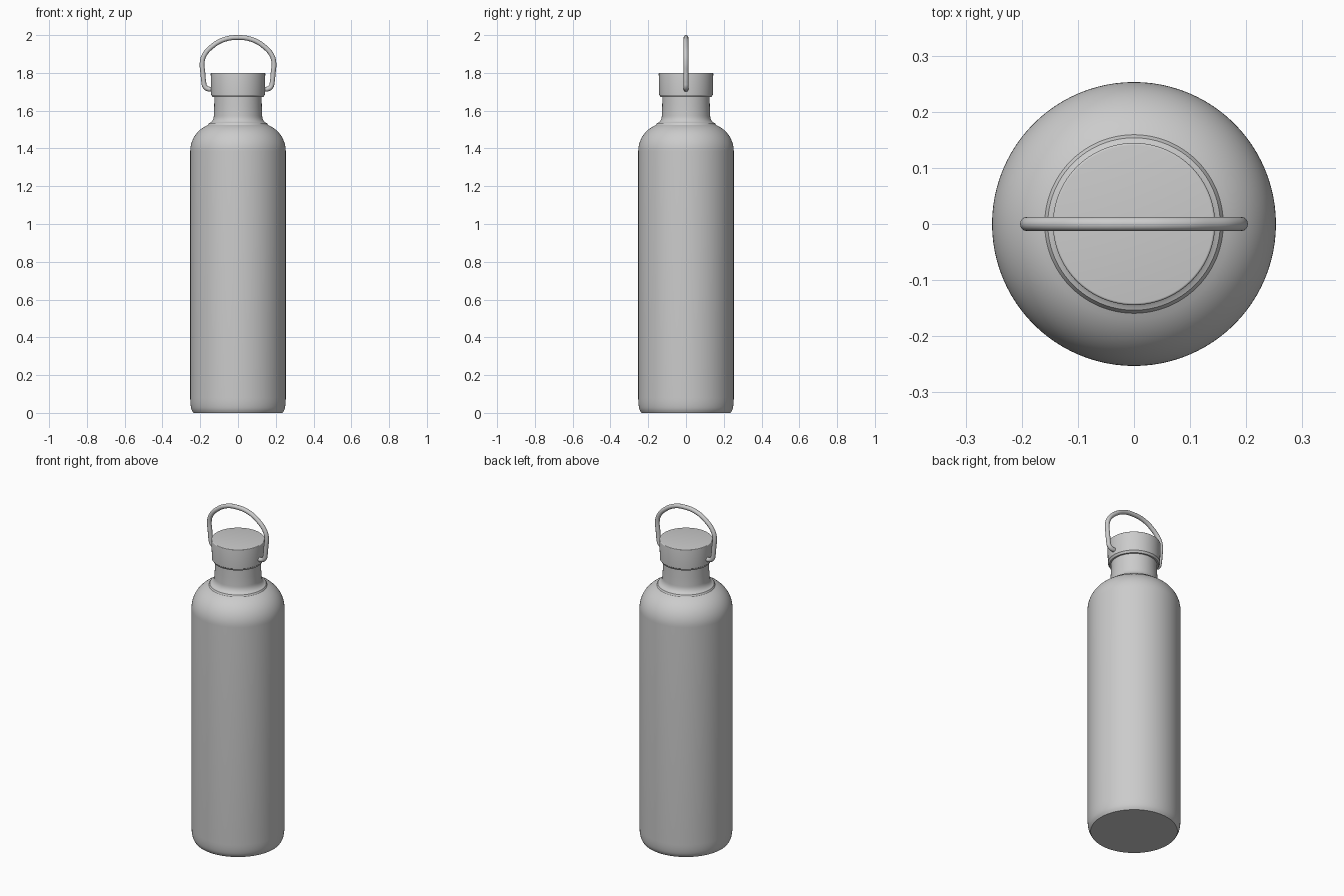
import bpy, bmesh, math

if "Cube" in bpy.data.objects:
    bpy.data.objects.remove(bpy.data.objects["Cube"])


def lathe(name, profile, steps=96):
    """Spin an (r, z) profile around the z axis; r = 0 ends close on the axis."""
    bm = bmesh.new()
    verts = [bm.verts.new((r, 0, z)) for r, z in profile]
    edges = [bm.edges.new(pair) for pair in zip(verts, verts[1:])]
    bmesh.ops.spin(bm, geom=verts + edges, cent=(0, 0, 0), axis=(0, 0, 1),
                   angle=math.tau, steps=steps, use_duplicate=False)
    bmesh.ops.remove_doubles(bm, verts=bm.verts, dist=1e-5)
    bmesh.ops.recalc_face_normals(bm, faces=bm.faces)
    mesh = bpy.data.meshes.new(name)
    bm.to_mesh(mesh)
    bm.free()
    obj = bpy.data.objects.new(name, mesh)
    bpy.context.collection.objects.link(obj)
    activate(obj)
    bpy.ops.object.shade_smooth_by_angle(angle=math.radians(35))
    return obj


def activate(obj):
    bpy.ops.object.select_all(action='DESELECT')
    obj.select_set(True)
    bpy.context.view_layer.objects.active = obj


def arc(cr, cz, rr, rz, a0, a1, n):
    """Points on an elliptical arc, angles in degrees."""
    angles = [math.radians(a0 + (a1 - a0) * i / n) for i in range(n + 1)]
    return [(cr + rr * math.cos(a), cz + rz * math.sin(a)) for a in angles]


# Bottle body: rounded base, domed shoulder, short fillet into the neck
body = [(0, 0), (0.236, 0), (0.240, 0.006)]
body += arc(0.240, 0.08, 0.013, 0.07, -75, 0, 6)
body += arc(0.103, 1.385, 0.15, 0.15, 0, 68, 14)
body += arc(0.159, 1.573, 0.031, 0.04, 260, 180, 6)
body += [(0.126, 1.62), (0.125, 1.69), (0, 1.69)]
lathe("bottle_body", body)

# Screw cap with a stepped lower lip and softened top edge
cap = [(0, 1.672), (0.135, 1.672), (0.137, 1.678), (0.142, 1.684)]
cap += arc(0.1405, 1.796, 0.004, 0.004, 0, 90, 4)
cap += [(0, 1.80)]
lathe("screw_cap", cap)

# Carry loop: half path mirrored across x, swept as a round tube
half = [(0.132, 1.714), (0.158, 1.715), (0.175, 1.727), (0.181, 1.75),
        (0.186, 1.80), (0.190, 1.852), (0.179, 1.893), (0.135, 1.942),
        (0.072, 1.977)]
path = half + [(0, 1.987)] + [(-x, z) for x, z in reversed(half)]
curve = bpy.data.curves.new("carry_loop", 'CURVE')
curve.dimensions = '3D'
curve.bevel_depth = 0.0128
curve.bevel_resolution = 4
curve.use_fill_caps = True
spline = curve.splines.new('BEZIER')
spline.resolution_u = 8
spline.bezier_points.add(len(path) - 1)
for point, (x, z) in zip(spline.bezier_points, path):
    point.co = (x, 0, z)
    point.handle_left_type = point.handle_right_type = 'AUTO'
loop = bpy.data.objects.new("carry_loop", curve)
bpy.context.collection.objects.link(loop)
activate(loop)
bpy.ops.object.convert(target='MESH')
bpy.ops.object.shade_smooth_by_angle(angle=math.radians(40))
